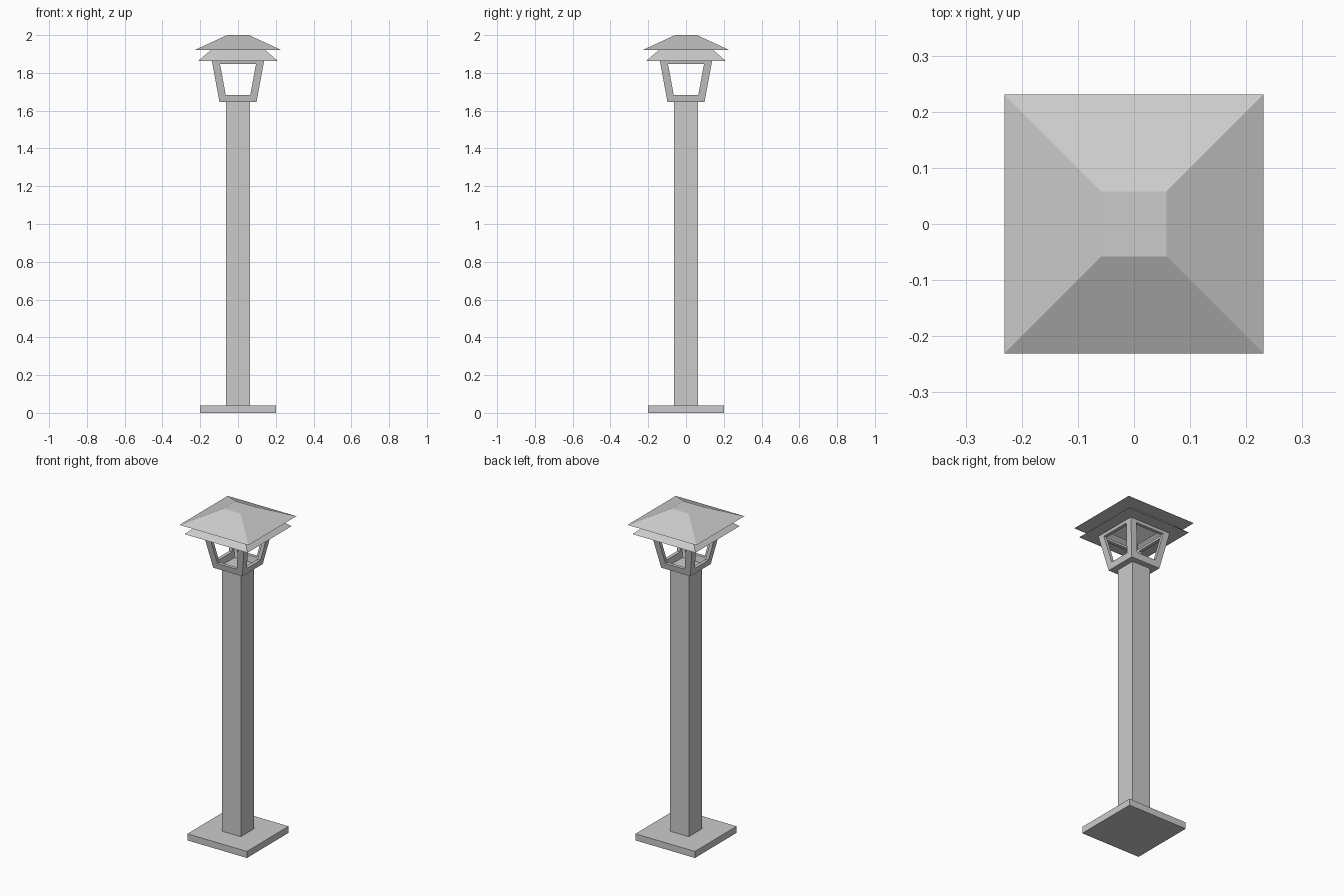
import bpy, bmesh
from mathutils import Matrix
from math import pi

if "Cube" in bpy.data.objects:
    bpy.data.objects.remove(bpy.data.objects["Cube"])


def finish(name, bm):
    mesh = bpy.data.meshes.new(name)
    bm.to_mesh(mesh)
    bm.free()
    obj = bpy.data.objects.new(name, mesh)
    bpy.context.collection.objects.link(obj)
    return obj


def square_loft(name, profile, cap_bottom=True, cap_top=True):
    """Stack square rings given as (half width, height) and skin them."""
    bm = bmesh.new()
    rings = [[bm.verts.new((sx * h, sy * h, z))
              for sx, sy in ((-1, -1), (1, -1), (1, 1), (-1, 1))]
             for h, z in profile]
    for a, b in zip(rings, rings[1:]):
        for i in range(4):
            j = (i + 1) % 4
            bm.faces.new((a[i], a[j], b[j], b[i]))
    if cap_bottom:
        bm.faces.new(rings[0][::-1])
    if cap_top:
        bm.faces.new(rings[-1])
    return finish(name, bm)


# Base plate and post
square_loft("base_plate", [(0.2, 0), (0.2, 0.04)])
square_loft("post", [(0.0625, 0.04), (0.0625, 1.645)])

# Lantern: four tapered window frames with mitred corners
Z0, Z1, T = 1.645, 1.862, 0.02
SILL, HEAD = 1.682, 1.846


def half(z):
    return 0.098 + (z - Z0) * 0.04 / (Z1 - Z0)


def loop(bm, low, high, inset, depth):
    """Four points of a trapezoid on the front wall of the lantern."""
    pts = []
    for s, z in ((-1, low), (1, low), (1, high), (-1, high)):
        w = half(z)
        pts.append(bm.verts.new((s * (w - inset), -(w - depth), z)))
    return pts


bm = bmesh.new()
for k in range(4):
    loops = [loop(bm, Z0, Z1, 0, 0), loop(bm, SILL, HEAD, 0.04, 0),
             loop(bm, SILL, HEAD, 0.04, T), loop(bm, Z0, Z1, T, T)]
    for a, b in zip(loops, loops[1:]):
        for i in range(4):
            j = (i + 1) % 4
            bm.faces.new((a[i], a[j], b[j], b[i]))
    bmesh.ops.rotate(bm, verts=bm.verts, matrix=Matrix.Rotation(pi / 2, 3, 'Z'))

# Lantern floor
h = half(Z0)
bm.faces.new([bm.verts.new((x, y, Z0))
              for x, y in ((-h, -h), (-h, h), (h, h), (h, -h))])
bmesh.ops.remove_doubles(bm, verts=bm.verts, dist=1e-5)
finish("lantern_frame", bm)

# Two-tier hipped roof, hollow above the lantern
square_loft("roof", [(half(Z1) - T, Z1), (0.212, Z1), (0.145, 1.92),
                     (0.231, 1.92), (0.058, 2.0)], cap_bottom=False)
